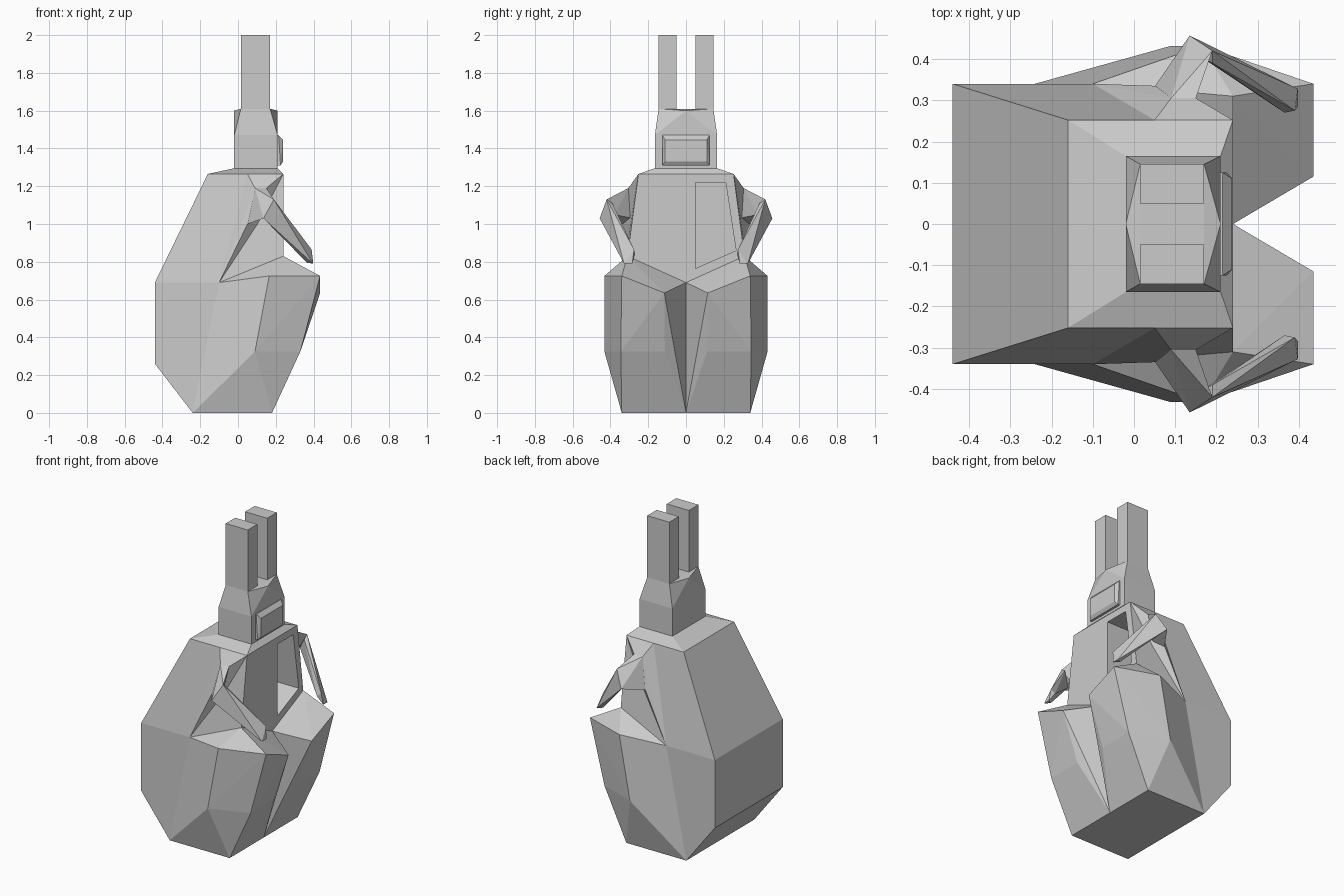
import bpy, bmesh, math

if "Cube" in bpy.data.objects:
    bpy.data.objects.remove(bpy.data.objects["Cube"])


def both(points):
    """Add the mirror image of each point across y = 0."""
    return points + [(x, -y, z) for x, y, z in points if y]


def hull(name, points):
    """Faceted solid wrapped around a few corner points."""
    bm = bmesh.new()
    for p in points:
        bm.verts.new(p)
    res = bmesh.ops.convex_hull(bm, input=bm.verts)
    loose = {g for g in res["geom_interior"] + res["geom_unused"]
             if isinstance(g, bmesh.types.BMVert)}
    bmesh.ops.delete(bm, geom=list(loose), context='VERTS')
    bmesh.ops.dissolve_limit(bm, angle_limit=math.radians(1),
                             verts=bm.verts, edges=bm.edges)
    bmesh.ops.recalc_face_normals(bm, faces=bm.faces)
    mesh = bpy.data.meshes.new(name)
    bm.to_mesh(mesh)
    bm.free()
    ob = bpy.data.objects.new(name, mesh)
    bpy.context.collection.objects.link(ob)
    return ob


def pair(name, points):
    """The same part on the left and right."""
    hull(name + "_left", points)
    hull(name + "_right", [(x, -y, z) for x, y, z in points])


# Torso with a sloping back and flat chest
torso = hull("torso", both([
    (-.24, .34, 0), (.18, .34, 0), (-.44, .34, .26), (-.44, .34, .69),
    (-.1, .34, .69), (-.16, .252, 1.265), (.24, .252, 1.265),
    (.24, .31, .83), (.24, 0, .69),
    (-.02, .165, 1.295), (.21, .165, 1.295)]))

# Recessed chest hatch, on one side only
outline = [(.05, 1.22), (.21, 1.22), (.265, .86), (.05, .765)]
cutter = hull("hatch_cutter", [(x, y, z) for x in (.0, .3) for y, z in outline])
cutter.hide_render = True
cut = torso.modifiers.new("hatch", 'BOOLEAN')
cut.operation = 'DIFFERENCE'
cut.solver = 'EXACT'
cut.object = cutter
bpy.context.view_layer.objects.active = torso
bpy.ops.object.modifier_apply(modifier=cut.name)
bpy.data.objects.remove(cutter)

# Folded haunches
pair("haunch", [
    (.435, .34, .725), (.435, .115, .635), (.33, .345, .325), (.33, .112, .325),
    (.18, .34, 0), (.18, 0, 0), (.24, 0, .69), (.24, .31, .83),
    (-.1, .34, .69), (.165, .432, .725), (.09, .432, .325), (-.24, .34, 0)])

# Shoulder ridge running from the flank up to the arm
pair("shoulder", [
    (-.1, .34, .69), (.05, .252, 1.265), (.24, .252, 1.265), (.09, .305, 1.19),
    (.15, .305, 1.19), (.05, .335, 1.0), (.13, .27, 1.0)])

# Arms
elbow = [(.19, .42, 1.13), (.135, .457, 1.03)]
pair("upper_arm", elbow + [
    (.09, .305, 1.19), (.15, .305, 1.19), (.05, .333, 1.0),
    (.1, .28, 1.03), (.16, .38, 1.05)])
pair("forearm", elbow + [
    (.19, .39, 1.11), (.14, .42, 1.03), (.39, .275, .865), (.398, .285, .79),
    (.397, .328, .79), (.365, .27, .84), (.365, .31, .795)])

# Head and ears
hull("head", both([
    (-.02, .165, 1.29), (.21, .165, 1.29), (-.02, .165, 1.47), (.21, .165, 1.47),
    (-.02, 0, 1.6), (.21, 0, 1.6)]
    + [(x, y, 1.61) for x in (.015, .17) for y in (.05, .145)]))
pair("ear", [(x, y, z) for x in (.015, .17) for y in (.05, .145)
             for z in (1.58, 2)])

# Raised visor with bevelled rim
hull("visor", both([
    (.2, .125, 1.31), (.2, .125, 1.47), (.225, .125, 1.31), (.215, .125, 1.47),
    (.238, .11, 1.33), (.238, .11, 1.445)]))
